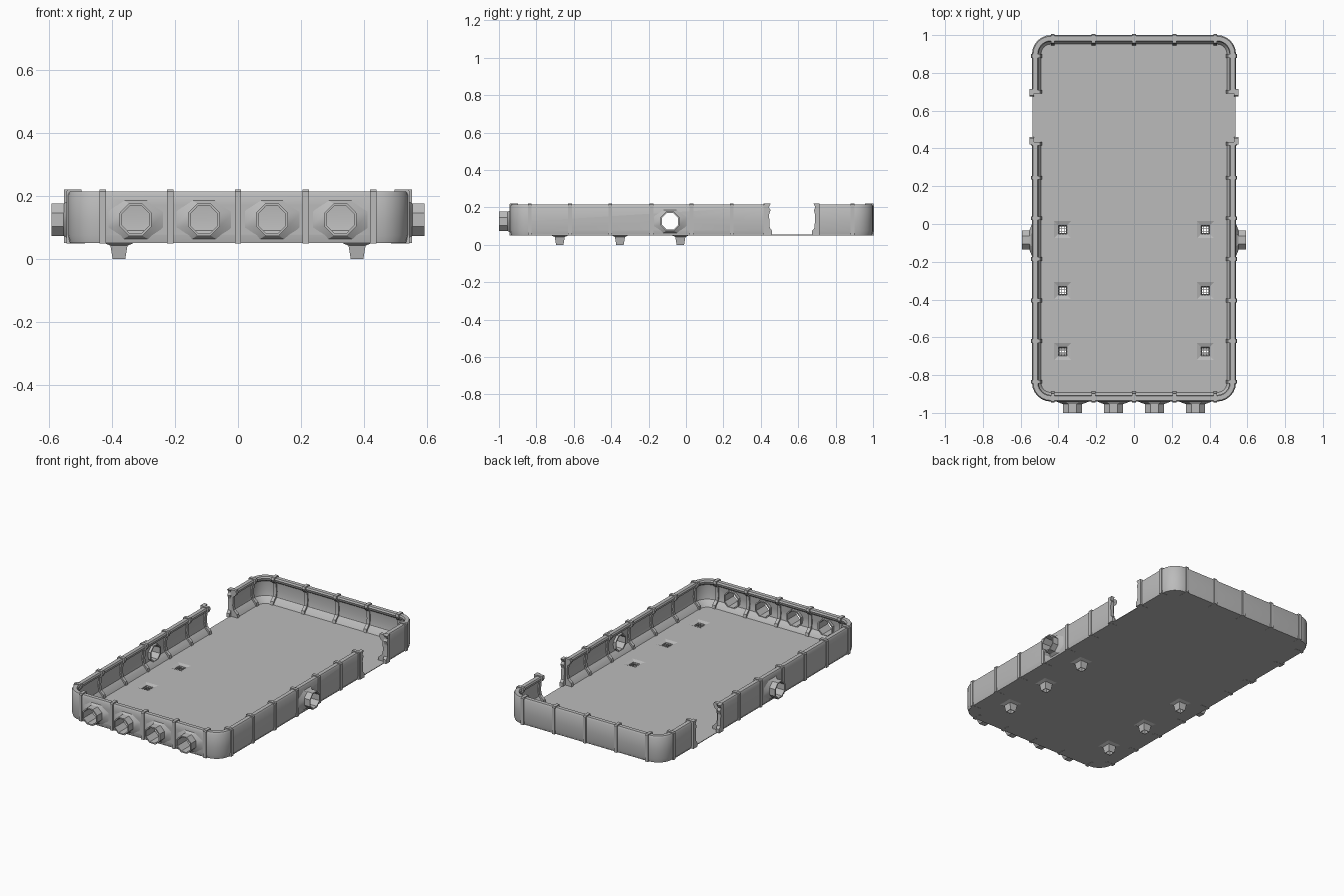
import bpy, bmesh
from math import pi, cos, sin, radians
from mathutils import Vector, Matrix

if "Cube" in bpy.data.objects:
    bpy.data.objects.remove(bpy.data.objects["Cube"])

HALF_W, BACK, FRONT, CORNER = 0.54, 1.0, -0.94, 0.1
FLOOR, MID = 0.05, 0.125
GAP_LOW, GAP_HIGH = 0.43, 0.705
PORT_XS = (-0.325, -0.108, 0.108, 0.325)
PORT_Y = -0.085

grey = bpy.data.materials.new("grey plastic")
grey.use_nodes = True
colour = (0.5, 0.5, 0.5, 1)
grey.diffuse_color = colour
grey.node_tree.nodes["Principled BSDF"].inputs["Base Color"].default_value = colour


def finish(name, bm, smooth=None):
    bmesh.ops.recalc_face_normals(bm, faces=bm.faces)
    mesh = bpy.data.meshes.new(name)
    bm.to_mesh(mesh)
    bm.free()
    mesh.materials.append(grey)
    ob = bpy.data.objects.new(name, mesh)
    bpy.context.collection.objects.link(ob)
    if smooth:
        smooth_object(ob, smooth)
    return ob


def smooth_object(ob, angle):
    bpy.ops.object.select_all(action="DESELECT")
    ob.select_set(True)
    bpy.context.view_layer.objects.active = ob
    bpy.ops.object.shade_smooth_by_angle(angle=radians(angle))


def bridge(bm, loops, closed=False):
    """Skin a list of equal point rings; cap the ends unless closed."""
    rings = [[bm.verts.new(p) for p in loop] for loop in loops]
    n = len(rings[0])
    pairs = list(zip(rings, rings[1:] + rings[:1])) if closed else list(zip(rings, rings[1:]))
    for a, b in pairs:
        for i in range(n):
            j = (i + 1) % n
            bm.faces.new((a[i], a[j], b[j], b[i]))
    if not closed:
        bm.faces.new(rings[0])
        bm.faces.new(rings[-1])


def sweep(bm, path, profile):
    """Sweep (inward depth, height) points along (point, outward normal) stations."""
    bridge(bm, [[(p[0] - n[0] * d, p[1] - n[1] * d, z) for d, z in profile] for p, n in path])


def box(bm, centre, size):
    m = Matrix.Translation(centre) @ Matrix.Diagonal((*size, 1))
    bmesh.ops.create_cube(bm, size=1, matrix=m)


def tube_along(bm, origin, axis, profile, sides=8):
    """Ring of (radius across, radius up, distance) points around a horizontal axis."""
    axis, up = Vector(axis), Vector((0, 0, 1))
    side = axis.cross(up)
    loops = []
    for k in range(sides):
        a = 2 * pi * (k + 0.5) / sides
        loops.append([Vector(origin) + side * rx * cos(a) + up * rz * sin(a) + axis * t
                      for rx, rz, t in profile])
    bridge(bm, loops, closed=True)


def cut(ob, cutter):
    mod = ob.modifiers.new("cut", "BOOLEAN")
    mod.operation, mod.solver, mod.object = "DIFFERENCE", "EXACT", cutter
    bpy.context.view_layer.update()
    graph = bpy.context.evaluated_depsgraph_get()
    mesh = bpy.data.meshes.new_from_object(ob.evaluated_get(graph))
    ob.modifiers.clear()
    ob.data = mesh


# Channel-shaped wall, swept round each end of the tray
wall_profile = [(0.006, FLOOR), (0.0, 0.075), (0.0, MID), (0.0, 0.205), (0.006, 0.215),
                (0.03, 0.215), (0.035, 0.205), (0.03, 0.19), (0.016, 0.18),
                (0.012, MID), (0.018, 0.09), (0.04, 0.068), (0.05, FLOOR)]
rib_profile = [(-0.005, 0.049), (-0.005, 0.214), (0.0, 0.221), (0.042, 0.221), (0.046, 0.205),
               (0.038, 0.188), (0.024, 0.178), (0.02, MID), (0.026, 0.096),
               (0.05, 0.074), (0.055, 0.049)]


def end_path(y_end, y_gap):
    s = 1 if y_end > y_gap else -1
    path = [((HALF_W, y_gap), (1, 0))]
    for sx, start in ((1, 0), (-1, pi / 2)):
        for k in range(7):
            a = start + k * pi / 12
            n = (cos(a), s * sin(a))
            c = (sx * (HALF_W - CORNER), y_end - s * CORNER)
            path.append(((c[0] + n[0] * CORNER, c[1] + n[1] * CORNER), n))
    path.append(((-HALF_W, y_gap), (-1, 0)))
    return path


walls = []
for name, y_end, y_gap in (("front_wall", FRONT, GAP_LOW), ("back_wall", BACK, GAP_HIGH)):
    bm = bmesh.new()
    sweep(bm, end_path(y_end, y_gap), wall_profile)
    walls.append(finish(name, bm))

# Port openings through the front and side walls
ports = [((x, FRONT, MID), (0, -1, 0)) for x in PORT_XS]
ports += [((s * HALF_W, PORT_Y, MID), (s, 0, 0)) for s in (-1, 1)]
bm = bmesh.new()
for origin, axis in ports:
    m = Matrix.Translation(origin) @ Vector(axis).to_track_quat("Z", "Y").to_matrix().to_4x4()
    m = m @ Matrix.Rotation(pi / 8, 4, "Z")
    bmesh.ops.create_cone(bm, cap_ends=True, segments=8, radius1=0.05, radius2=0.05,
                          depth=0.16, matrix=m)
cutter = finish("port_cutter", bm)
cutter.hide_render = True
cut(walls[0], cutter)
bpy.data.objects.remove(cutter)
for wall in walls:
    smooth_object(wall, 32)

# Port tubes with shallow flared collars
bm = bmesh.new()
for origin, axis in ports:
    length = 0.06 if axis[1] else 0.052
    tube_along(bm, origin, axis, [(0.055, 0.056, -0.03), (0.055, 0.056, length),
                                  (0.047, 0.048, length), (0.047, 0.048, -0.03)])
    tube_along(bm, origin, axis, [(0.105, 0.068, -0.004), (0.054, 0.055, 0.014),
                                  (0.05, 0.05, -0.004)])
finish("port_tubes", bm, 30)

# Ribs wrapped over the walls
bm = bmesh.new()
RIB = 0.01
for x in (-0.43, -0.215, 0, 0.215, 0.43):
    for y, ny in ((FRONT, -1), (BACK, 1)):
        sweep(bm, [((x + e, y), (0, ny)) for e in (-RIB, RIB)], rib_profile)
for y in (0.89, 0.70, 0.425, 0.245, 0.03, -0.185, -0.405, -0.62, -0.835):
    for s in (-1, 1):
        sweep(bm, [((s * HALF_W, y + e), (s, 0)) for e in (-RIB, RIB)], rib_profile)
finish("wall_ribs", bm, 30)

# Hooked tabs at both edges of the side openings
tab = [(-0.01, FLOOR), (0.03, FLOOR), (0.03, 0.075), (0.018, 0.09), (0.014, 0.16),
       (0.022, 0.185), (0.012, 0.2), (0.024, 0.221), (-0.01, 0.221)]
bm = bmesh.new()
for s in (-1, 1):
    for edge, d in ((GAP_LOW, 1), (GAP_HIGH, -1)):
        bridge(bm, [[(s * x, edge + d * t, z) for t, z in tab] for x in (0.53, 0.552)])
finish("gate_tabs", bm)

# Thin floor with clipped corners
clip = 0.11
w, b, f = HALF_W - 0.003, BACK - 0.004, FRONT + 0.004
outline = [(w, f + clip), (w, b - clip), (w - clip, b), (clip - w, b),
           (-w, b - clip), (-w, f + clip), (clip - w, f), (w - clip, f)]
bm = bmesh.new()
bridge(bm, [[(x, y, z) for x, y in outline] for z in (FLOOR, FLOOR + 0.004)])
floor = finish("floor", bm)

# Square drains: funnel, hollow foot and grating
drains = [(x, y) for x in (-0.378, 0.378) for y in (-0.03, -0.353, -0.675)]
bm = bmesh.new()
for x, y in drains:
    box(bm, (x, y, FLOOR), (0.09, 0.09, 0.1))
cutter = finish("drain_cutter", bm)
cutter.hide_render = True
cut(floor, cutter)
bpy.data.objects.remove(cutter)

funnel = [(0.045, 0.05), (0.027, 0.042), (0.02, 0.0), (0.017, 0.0), (0.023, 0.046), (0.045, 0.054)]
bm = bmesh.new()
for x, y in drains:
    bridge(bm, [[(x + sx * r, y + sy * r, z) for r, z in funnel]
                for sx, sy in ((1, 1), (-1, 1), (-1, -1), (1, -1))], closed=True)
    for e in (-0.008, 0.008):
        box(bm, (x + e, y, 0.04), (0.003, 0.044, 0.004))
        box(bm, (x, y + e, 0.04), (0.044, 0.003, 0.004))
finish("drain_feet", bm)
